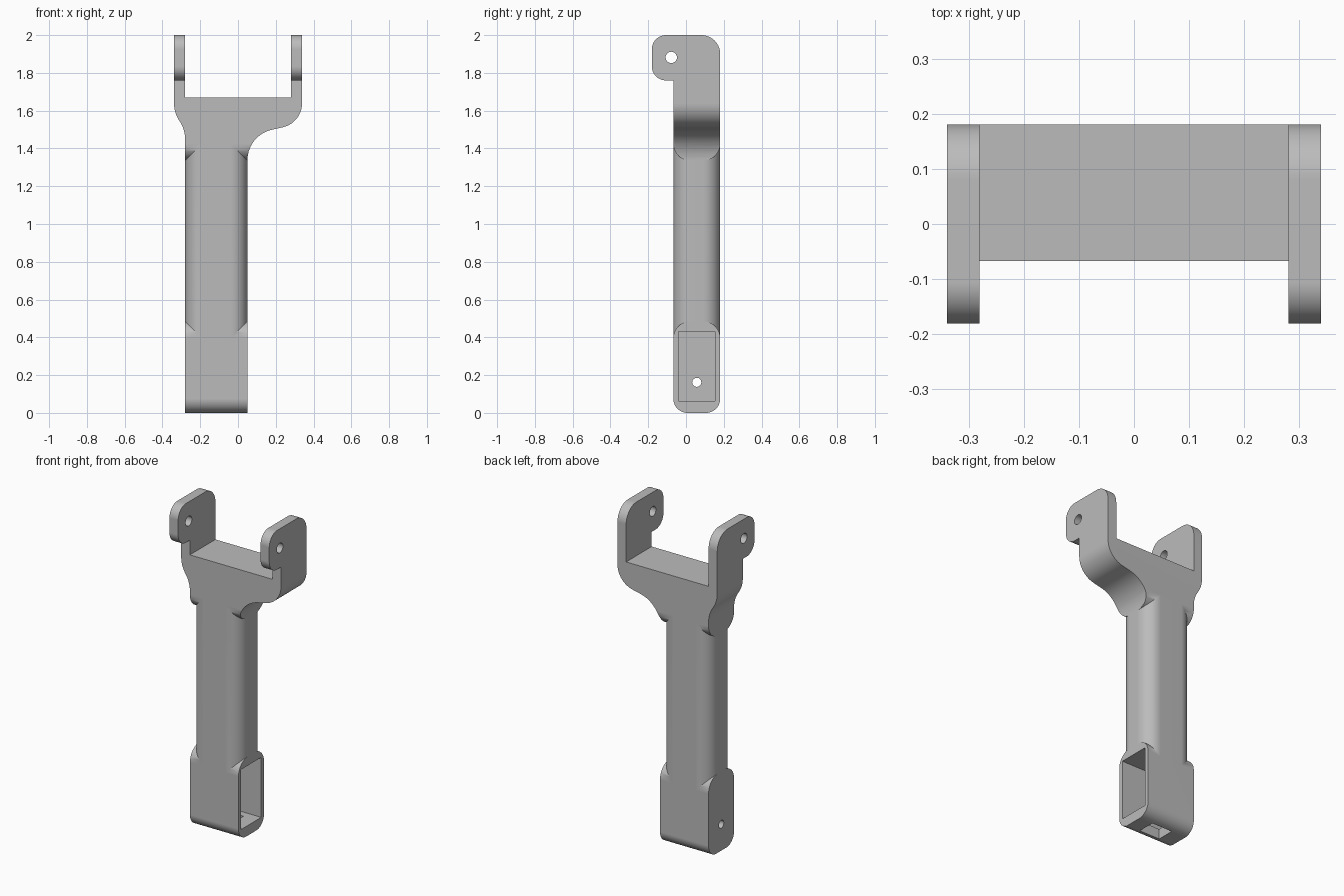
import bpy, bmesh, math
from mathutils import Vector

cube = bpy.data.objects.get("Cube")
if cube:
    bpy.data.objects.remove(cube)

grey = bpy.data.materials.new("plain_grey")
grey.use_nodes = True
colour = (0.5, 0.5, 0.5, 1)
grey.diffuse_color = colour
grey.node_tree.nodes["Principled BSDF"].inputs["Base Color"].default_value = colour


def rounded(corners, steps=14):
    """Outline from (u, v, radius) corners, with an arc at each radius."""
    pts = []
    for i, (u, v, r) in enumerate(corners):
        p = Vector((u, v))
        if r == 0:
            pts.append(p)
            continue
        a = (Vector(corners[i - 1][:2]) - p).normalized()
        b = (Vector(corners[(i + 1) % len(corners)][:2]) - p).normalized()
        half = a.angle(b) / 2
        centre = p + (a + b).normalized() * (r / math.sin(half))
        start = p + a * (r / math.tan(half)) - centre
        end = p + b * (r / math.tan(half)) - centre
        sweep = start.angle(end)
        for k in range(steps + 1):
            t = k / steps
            pts.append(centre + (start * math.sin((1 - t) * sweep)
                                 + end * math.sin(t * sweep)) / math.sin(sweep))
    return pts


def circle(u, v, r, n=32):
    return [Vector((u + r * math.cos(math.tau * k / n),
                    v + r * math.sin(math.tau * k / n))) for k in range(n)]


def box(u0, u1, v0, v1, r=0):
    return rounded([(u0, v0, r), (u1, v0, r), (u1, v1, r), (u0, v1, r)])


def prism(name, outline, axis, lo, hi):
    """Extrude an outline along one axis from lo to hi."""
    place = {"x": lambda p: (lo, p.x, p.y),
             "y": lambda p: (p.x, lo, p.y),
             "z": lambda p: (p.x, p.y, lo)}[axis]
    bm = bmesh.new()
    face = bm.faces.new([bm.verts.new(place(p)) for p in outline])
    top = bmesh.ops.extrude_face_region(bm, geom=[face])["geom"]
    move = Vector([hi - lo if a == axis else 0 for a in "xyz"])
    bmesh.ops.translate(bm, vec=move,
                        verts=[g for g in top if isinstance(g, bmesh.types.BMVert)])
    bmesh.ops.recalc_face_normals(bm, faces=bm.faces)
    mesh = bpy.data.meshes.new(name)
    bm.to_mesh(mesh)
    bm.free()
    mesh.materials.append(grey)
    obj = bpy.data.objects.new(name, mesh)
    bpy.context.collection.objects.link(obj)
    return obj


def combine(target, tool, operation):
    """Apply a boolean and discard the tool."""
    mod = target.modifiers.new("combine", 'BOOLEAN')
    mod.operation = operation
    mod.solver = 'EXACT'
    mod.object = tool
    bpy.context.view_layer.objects.active = target
    bpy.ops.object.modifier_apply(modifier=mod.name)
    bpy.data.objects.remove(tool)


LEFT, RIGHT = -0.28, 0.05      # shaft sides
FRONT, BACK = -0.067, 0.181    # shaft front and back
ARM, INNER = 0.339, 0.28       # fork arm faces
MID = (FRONT + BACK) / 2

# Fork: front outline crossed with the hooked side outline
fork_front = rounded([
    (LEFT, 1.335, 0), (LEFT, 1.5, 0.17), (-ARM, 1.59, 0.17), (-ARM, 2.1, 0),
    (-INNER, 2.1, 0), (-INNER, 1.67, 0), (INNER, 1.67, 0), (INNER, 2.1, 0),
    (ARM, 2.1, 0), (ARM, 1.535, 0.13), (RIGHT, 1.47, 0.165), (RIGHT, 1.335, 0)])
fork_side = rounded([
    (FRONT, 1.335, 0.09), (BACK, 1.335, 0.09), (BACK, 2, 0.1),
    (-0.181, 2, 0.075), (-0.181, 1.76, 0.075), (FRONT, 1.76, 0)])
fork = prism("fork", fork_front, "y", -0.4, 0.4)
combine(fork, prism("side", fork_side, "x", -0.6, 0.6), 'INTERSECT')
combine(fork, prism("pivot_hole", circle(-0.078, 1.882, 0.03), "x", -0.6, 0.6), 'DIFFERENCE')

# Foot block with rounded ends
foot_side = rounded([(FRONT, 0, 0.075), (BACK, 0, 0.075),
                     (BACK, 0.485, 0.09), (FRONT, 0.485, 0.09)])
foot = prism("foot", foot_side, "x", LEFT, RIGHT)

# Rounded shaft joining the foot and fork
body = prism("forked_arm", box(LEFT, RIGHT, FRONT, BACK, 0.09), "z", 0.2, 1.5)
combine(body, foot, 'UNION')
combine(body, fork, 'UNION')

# Open pocket in the foot, slot in its floor, small hole in its side wall
combine(body, prism("pocket", box(-0.041, 0.154, 0.062, 0.43), "x", LEFT + 0.03, 0.2), 'DIFFERENCE')
combine(body, prism("floor_slot", box(-0.18, -0.04, 0.002, 0.11), "z", -0.1, 0.2), 'DIFFERENCE')
combine(body, prism("wall_hole", circle(MID, 0.162, 0.024), "x", -0.5, -0.1), 'DIFFERENCE')

# Merge flat regions, then smooth the curved ones
bm = bmesh.new()
bm.from_mesh(body.data)
bmesh.ops.remove_doubles(bm, verts=bm.verts, dist=0.0002)
bmesh.ops.dissolve_limit(bm, angle_limit=math.radians(0.3), verts=bm.verts, edges=bm.edges)
bm.to_mesh(body.data)
bm.free()
bpy.ops.object.select_all(action='DESELECT')
body.select_set(True)
bpy.context.view_layer.objects.active = body
bpy.ops.object.shade_smooth_by_angle(angle=math.radians(25))
weighted = body.modifiers.new("weighted_normals", 'WEIGHTED_NORMAL')
weighted.keep_sharp = True
